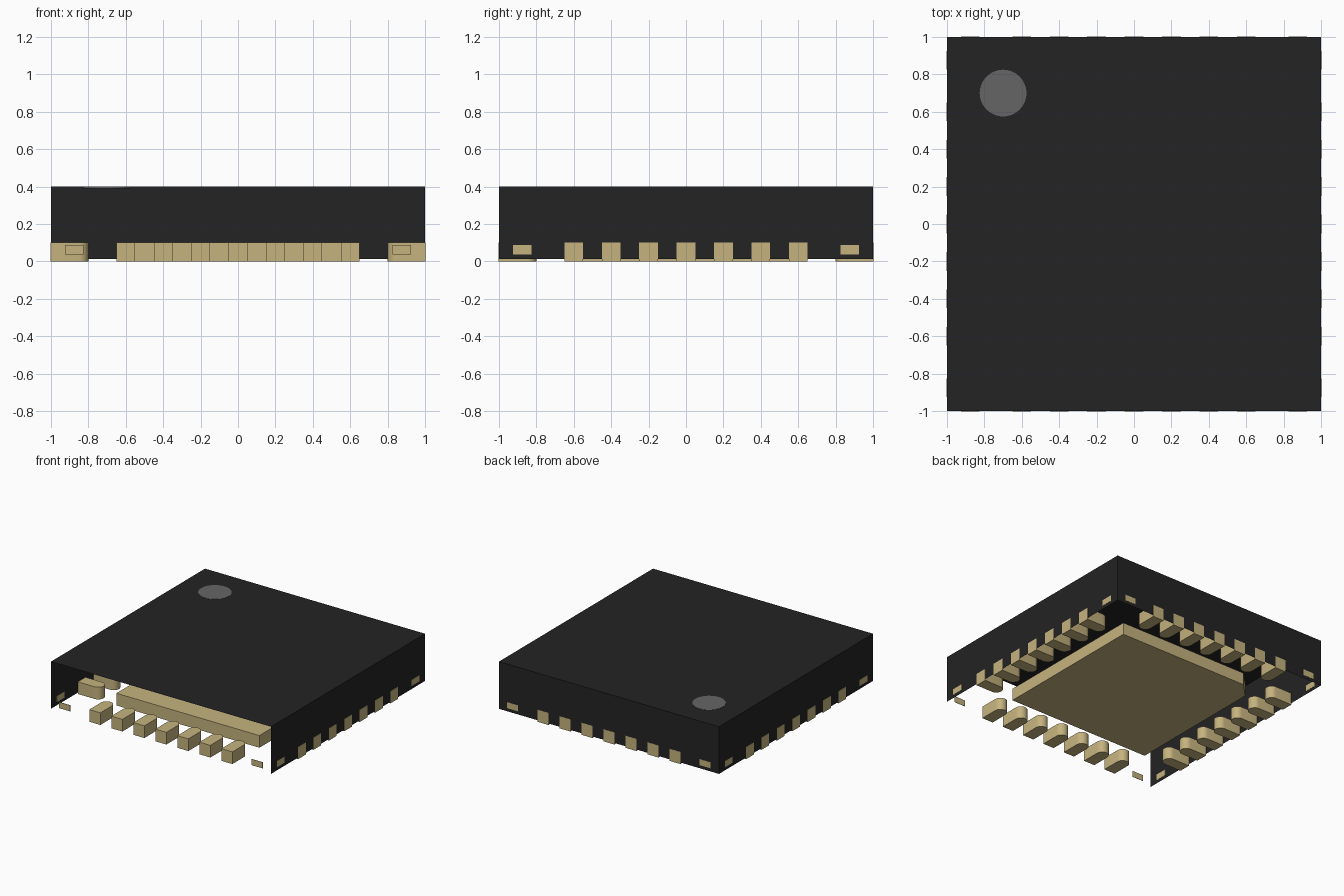
import bpy, bmesh, math
from mathutils import Matrix, Vector

cube = bpy.data.objects.get("Cube")
if cube:
    bpy.data.objects.remove(cube, do_unlink=True)


def make_material(name, rgb):
    mat = bpy.data.materials.new(name)
    mat.use_nodes = True
    mat.diffuse_color = (*rgb, 1)
    mat.node_tree.nodes["Principled BSDF"].inputs["Base Color"].default_value = (*rgb, 1)
    return mat


BLACK = make_material("black_plastic", (0.017, 0.017, 0.017))
GOLD = make_material("pale_gold", (0.56, 0.45, 0.21))
GREY = make_material("marker_grey", (0.13, 0.13, 0.13))


def add_object(name, bm, mat):
    bmesh.ops.recalc_face_normals(bm, faces=bm.faces)
    mesh = bpy.data.meshes.new(name)
    bm.to_mesh(mesh)
    bm.free()
    mesh.materials.append(mat)
    obj = bpy.data.objects.new(name, mesh)
    bpy.context.collection.objects.link(obj)
    return obj


def prism(name, outline, z0, z1, mat, turn=0.0):
    """Extrude an xy outline from z0 to z1, turned about the z axis."""
    bm = bmesh.new()
    base = bm.faces.new([bm.verts.new((x, y, z0)) for x, y in outline])
    top = bmesh.ops.extrude_face_region(bm, geom=[base])
    verts = [v for v in top["geom"] if isinstance(v, bmesh.types.BMVert)]
    bmesh.ops.translate(bm, verts=verts, vec=(0, 0, z1 - z0))
    bmesh.ops.rotate(bm, verts=bm.verts, matrix=Matrix.Rotation(turn, 3, 'Z'))
    return add_object(name, bm, mat)


def shade_smooth(objects):
    bpy.ops.object.select_all(action='DESELECT')
    for obj in objects:
        obj.select_set(True)
    bpy.context.view_layer.objects.active = objects[0]
    bpy.ops.object.shade_smooth_by_angle(angle=math.radians(35))


# Housing: thin shell, open at the front and underneath
BOTTOM, TOP = 0.012, 0.4
bm = bmesh.new()
bmesh.ops.create_cube(bm, size=2)
for v in bm.verts:
    v.co.z = TOP if v.co.z > 0 else BOTTOM
bm.normal_update()
open_faces = [f for f in bm.faces if f.normal.y < -0.5 or f.normal.z < -0.5]
bmesh.ops.delete(bm, geom=open_faces, context='FACES')
housing = add_object("housing", bm, BLACK)
# Make sure the shell faces outward
bm = bmesh.new()
bm.from_mesh(housing.data)
middle = Vector((0, 0, 0.2))
flipped = [f for f in bm.faces if f.normal.dot(f.calc_center_median() - middle) < 0]
bmesh.ops.reverse_faces(bm, faces=flipped)
bm.to_mesh(housing.data)
bm.free()

# Round marker let into the top near the first contact
R = 0.125
circle = [(-0.7 + R * math.cos(math.tau * i / 48), 0.7 + R * math.sin(math.tau * i / 48))
          for i in range(48)]
rounded = [prism("corner_marker", circle, 0.39, 0.4015, GREY)]

# Heat pad with one cut corner
H, CUT = 0.65, 0.12
prism("heat_pad", [(-H, -H), (H, -H), (H, H), (-H + CUT, H), (-H, H - CUT)], 0, 0.1, GOLD)

# Seven round-ended contacts and two tie bar ends on each side
W, OUTER, INNER = 0.05, -1.0015, -0.8
for side, turn in (("front", 0), ("left", 90), ("back", 180), ("right", 270)):
    angle = math.radians(turn)
    for i in range(7):
        cx = (i - 3) * 0.2
        arc = [(cx + W * math.cos(math.pi * k / 12), INNER - W + W * math.sin(math.pi * k / 12))
               for k in range(13)]
        outline = [(cx - W, OUTER), (cx + W, OUTER)] + arc
        rounded.append(prism(f"{side}_contact_{i + 1}", outline, 0, 0.1, GOLD, angle))
    for n, cx in enumerate((-0.875, 0.875), 1):
        outline = [(cx - W, OUTER), (cx + W, OUTER), (cx + W, -0.9985), (cx - W, -0.9985)]
        prism(f"{side}_tie_bar_end_{n}", outline, 0.038, 0.088, GOLD, angle)

shade_smooth(rounded)
